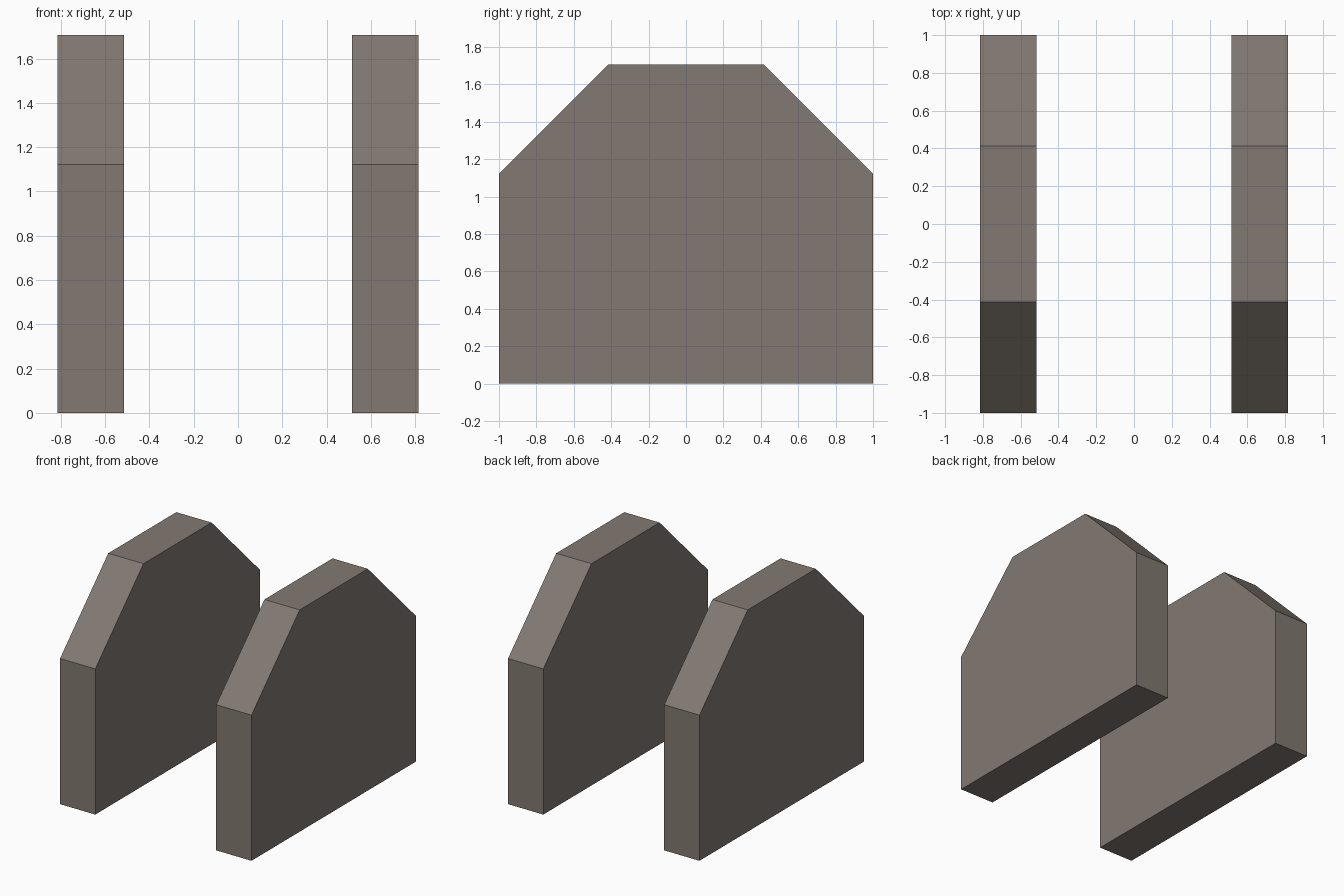
import bpy
import bmesh

if "Cube" in bpy.data.objects:
    bpy.data.objects.remove(bpy.data.objects["Cube"])

stone = bpy.data.materials.new("warm grey stone")
stone.diffuse_color = (0.223, 0.191, 0.168, 1.0)
stone.use_nodes = True
stone.node_tree.nodes["Principled BSDF"].inputs["Base Color"].default_value = stone.diffuse_color

# Half of the chamfered slab outline (y, z), mirrored to the other side
HALF = [(1.0, 0.0), (1.0, 1.121), (0.414, 1.707)]
OUTLINE = HALF + [(-y, z) for y, z in reversed(HALF)]
INNER, THICKNESS = 0.515, 0.30


def slab(name, x):
    """Extrude the outline along x, starting at the given position."""
    bm = bmesh.new()
    face = bm.faces.new([bm.verts.new((x, y, z)) for y, z in OUTLINE])
    ext = bmesh.ops.extrude_face_region(bm, geom=[face])
    verts = [v for v in ext["geom"] if isinstance(v, bmesh.types.BMVert)]
    bmesh.ops.translate(bm, verts=verts, vec=(THICKNESS, 0, 0))
    bmesh.ops.recalc_face_normals(bm, faces=bm.faces)
    mesh = bpy.data.meshes.new(name)
    bm.to_mesh(mesh)
    bm.free()
    mesh.materials.append(stone)
    obj = bpy.data.objects.new(name, mesh)
    bpy.context.collection.objects.link(obj)


# Two parallel slabs
slab("left_slab", -INNER - THICKNESS)
slab("right_slab", INNER)
